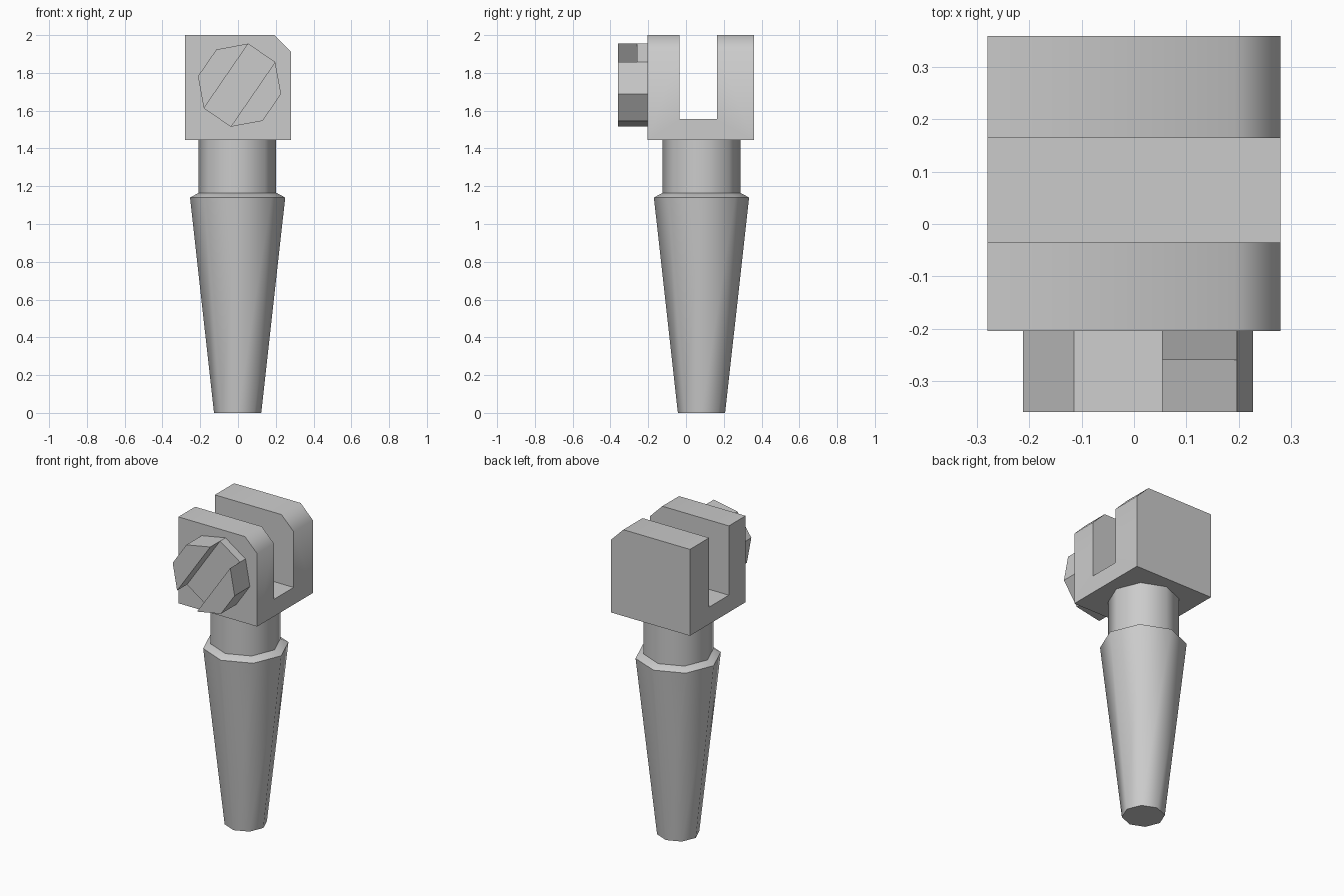
import bpy, bmesh, math
from mathutils import Vector

if "Cube" in bpy.data.objects:
    bpy.data.objects.remove(bpy.data.objects["Cube"])

grey = bpy.data.materials.new("plain_grey")
grey.diffuse_color = (0.6, 0.6, 0.6, 1)
grey.use_nodes = True
grey.node_tree.nodes["Principled BSDF"].inputs["Base Color"].default_value = grey.diffuse_color


def finish(name, bm, smooth=None):
    bmesh.ops.recalc_face_normals(bm, faces=bm.faces)
    me = bpy.data.meshes.new(name)
    bm.to_mesh(me)
    bm.free()
    me.materials.append(grey)
    ob = bpy.data.objects.new(name, me)
    bpy.context.collection.objects.link(ob)
    if smooth:
        bpy.ops.object.select_all(action='DESELECT')
        ob.select_set(True)
        bpy.context.view_layer.objects.active = ob
        bpy.ops.object.shade_smooth_by_angle(angle=math.radians(smooth))
    return ob


def prism(bm, points, shift):
    """Extrude a closed outline along a vector."""
    face = bm.faces.new([bm.verts.new(p) for p in points])
    new = bmesh.ops.extrude_face_region(bm, geom=[face], use_keep_orig=True)["geom"]
    moved = [v for v in new if isinstance(v, bmesh.types.BMVert)]
    bmesh.ops.translate(bm, verts=moved, vec=Vector(shift))


def lathe(name, profile, cx, cy, sides=8):
    """Capped solid from (radius, z) rings."""
    bm = bmesh.new()
    rings = [[bm.verts.new((cx + r * math.cos(math.tau * i / sides),
                            cy + r * math.sin(math.tau * i / sides), z))
              for i in range(sides)] for r, z in profile]
    for a, b in zip(rings, rings[1:]):
        for i in range(sides):
            j = (i + 1) % sides
            bm.faces.new((a[i], a[j], b[j], b[i]))
    bm.faces.new(rings[0])
    bm.faces.new(rings[-1])
    return finish(name, bm, 50)


# Tapered handle with a chamfered shoulder, and the neck above it
lathe("tapered_handle", [(0.125, 0), (0.252, 1.14), (0.206, 1.165)], -0.002, 0.082)
lathe("neck", [(0.206, 1.165), (0.206, 1.446)], -0.004, 0.082)

# Forked block: U profile run along x, top corner chamfered on the +x side
bm = bmesh.new()
u = [(-0.205, 1.445), (0.36, 1.445), (0.36, 2), (0.165, 2),
     (0.165, 1.555), (-0.035, 1.555), (-0.035, 2), (-0.205, 2)]
prism(bm, [(-0.28, y, z) for y, z in u], (0.56, 0, 0))
corner = [e for e in bm.edges
          if all(v.co.x > 0.27 and v.co.z > 1.99 for v in e.verts)]
bmesh.ops.bevel(bm, geom=corner, offset=0.087, segments=1, affect='EDGES')
finish("forked_block", bm, 50)

# Slotted eight-sided bolt head: base plate with two raised halves
ang = [math.radians(78 - 45 * i) for i in range(8)]
rim = [(0.008 + 0.225 * math.cos(a), 1.735 + 0.225 * math.sin(a)) for a in ang]
bm = bmesh.new()
prism(bm, [(x, -0.205, z) for x, z in rim], (0, -0.055, 0))
for ids in ((1, 2, 3, 4), (5, 6, 7, 0)):
    prism(bm, [(rim[i][0], -0.26, rim[i][1]) for i in ids], (0, -0.1, 0))
finish("bolt_head", bm)
